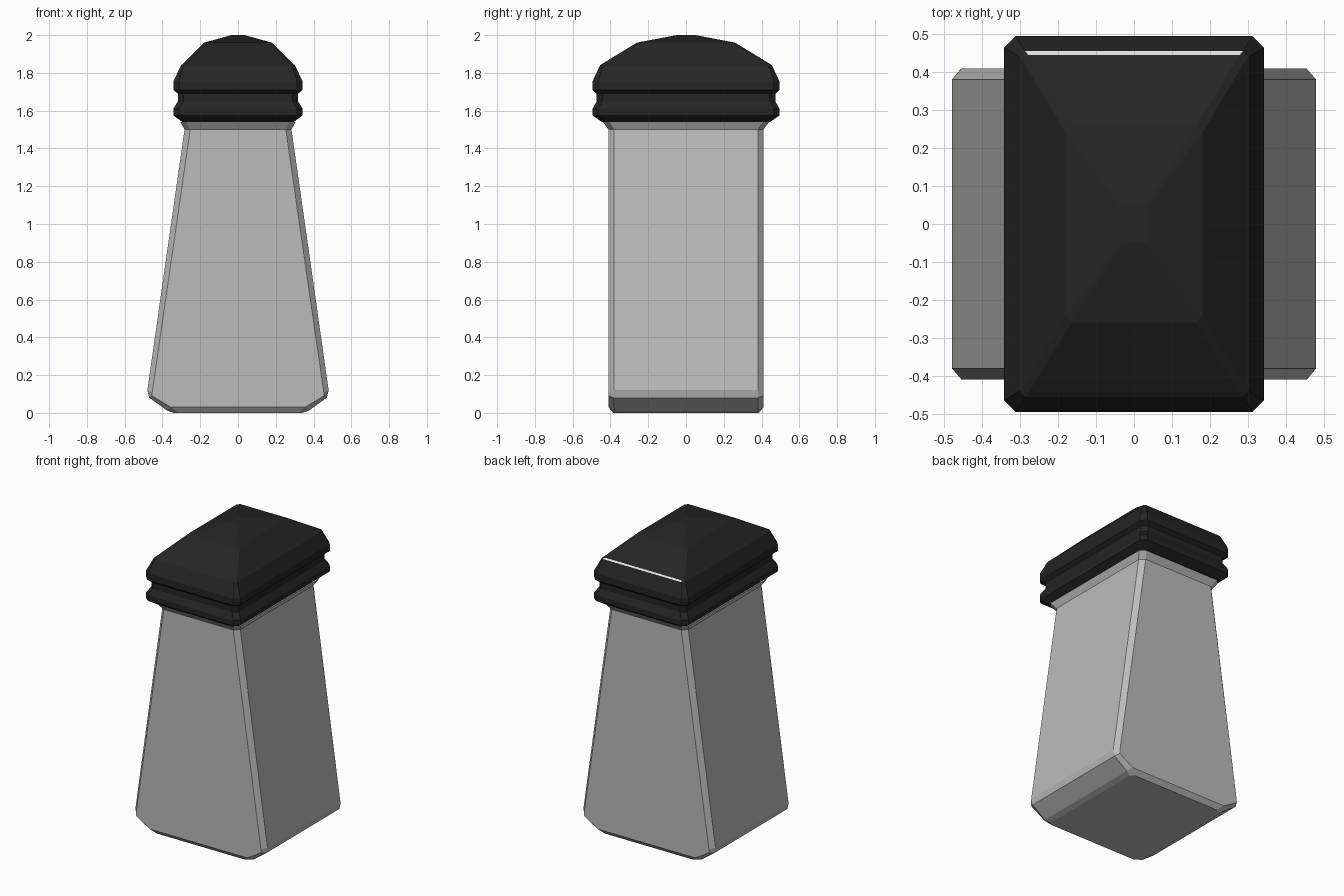
import bpy, bmesh

if "Cube" in bpy.data.objects:
    bpy.data.objects.remove(bpy.data.objects["Cube"])


def material(name, r, g, b):
    m = bpy.data.materials.new(name)
    m.diffuse_color = (r, g, b, 1)
    m.use_nodes = True
    m.node_tree.nodes["Principled BSDF"].inputs["Base Color"].default_value = m.diffuse_color
    return m


def ring(bm, hx, hy, z, cx=0.03, cy=0.03, z_side=None):
    """Rectangle with cut corners; z_side is the height of the left/right edges."""
    zs = z if z_side is None else z_side
    a, b = hx - cx, hy - cy
    pts = [(-a, -hy, z), (a, -hy, z), (hx, -b, zs), (hx, b, zs),
           (a, hy, z), (-a, hy, z), (-hx, b, zs), (-hx, -b, zs)]
    return [bm.verts.new(p) for p in pts]


def loft(name, levels, mats, cap_bottom=False, cap_top=False, stripe=None):
    bm = bmesh.new()
    rings = [ring(bm, *lv) for lv in levels]
    for k, (lo, hi) in enumerate(zip(rings, rings[1:])):
        for i in range(8):
            j = (i + 1) % 8
            f = bm.faces.new((lo[i], lo[j], hi[j], hi[i]))
            if k == stripe and i == 4:      # back face of the stripe band
                f.material_index = 1
    if cap_bottom:
        bm.faces.new(rings[0][::-1])
    if cap_top:
        bm.faces.new(rings[-1])
    me = bpy.data.meshes.new(name)
    bm.to_mesh(me)
    bm.free()
    for m in mats:
        me.materials.append(m)
    ob = bpy.data.objects.new(name, me)
    bpy.context.collection.objects.link(ob)
    return ob


glass = material("glass_grey", 0.50, 0.50, 0.50)
black = material("lid_black", 0.018, 0.018, 0.018)
pale = material("pale_stripe", 0.75, 0.75, 0.75)

# Tapered bottle with bevelled edges and a flared neck
loft("shaker_body", [
    (0.34, 0.385, 0.0, 0.02, 0.02),
    (0.375, 0.41, 0.03, 0.02, 0.03, 0.012),
    (0.47, 0.41, 0.09, 0.015, 0.03, 0.08),
    (0.48, 0.41, 0.11, 0.026, 0.03, 0.12),
    (0.283, 0.41, 1.50, 0.03, 0.03),
    (0.305, 0.44, 1.54, 0.03, 0.03),
], [glass], cap_bottom=True)

# Grooved lid with a domed top and a thin pale line at the back
loft("shaker_lid", [
    (0.295, 0.445, 1.54),
    (0.342, 0.495, 1.575),
    (0.342, 0.495, 1.61),
    (0.318, 0.473, 1.65),
    (0.318, 0.473, 1.69),
    (0.342, 0.495, 1.71),
    (0.342, 0.495, 1.755),
    (0.302, 0.455, 1.84, 0.015, 0.015),
    (0.293, 0.445, 1.847, 0.015, 0.015),
    (0.18, 0.26, 1.96, 0.015, 0.02),
    (0.035, 0.05, 2.0, 0.005, 0.005),
], [black, pale], cap_bottom=True, cap_top=True, stripe=7)
